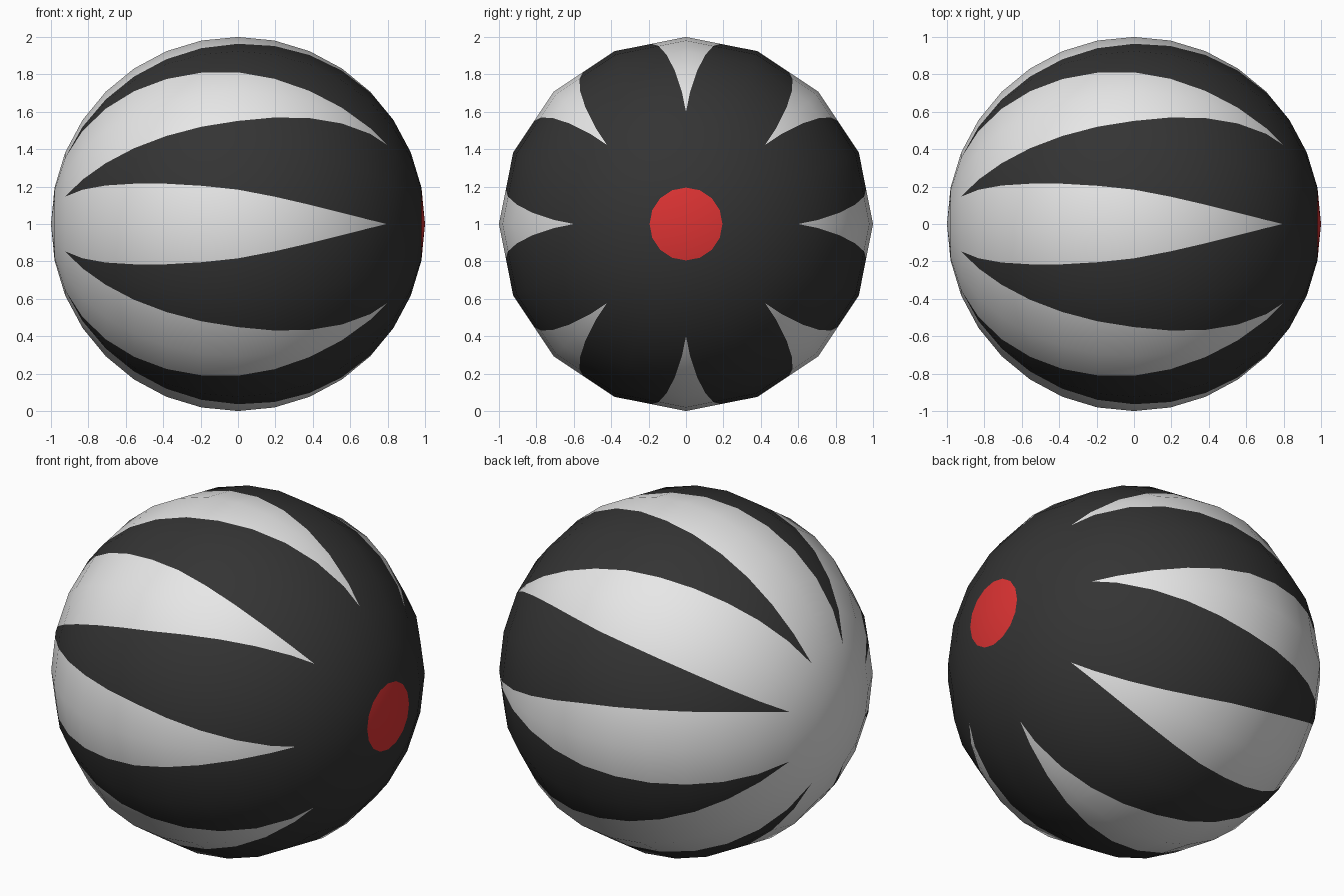
import bpy, bmesh, math

if "Cube" in bpy.data.objects:
    bpy.data.objects.remove(bpy.data.objects["Cube"])

STEP = 22.5    # longitude step: 16 sides around the x axis
RING = 11.25   # latitude step: 16 bands from pole to pole

# half-angle of each pale wedge against angle from the +x pole (degrees)
WEDGE = [(0, 0), (37, 0), (61, 5.2), (78, 8.6), (90, 10.8), (113, 13.8),
         (126, 15.6), (143, 18.6), (157.5, 22.5), (180, 22.5)]


def half_angle(t):
    for (a, u), (b, v) in zip(WEDGE, WEDGE[1:]):
        if t <= b:
            return u + (v - u) * (t - a) / (b - a)
    return STEP


def chord(angle, step):
    """Radius of a regular polygon with corners at multiples of step."""
    off = angle % step - step / 2
    return math.cos(math.radians(step / 2)) / math.cos(math.radians(off))


def surface(t, p):
    """Point on the faceted ball: t from the +x pole, p around x."""
    k = chord(t, RING)
    tr, pr = math.radians(t), math.radians(p)
    r = k * math.sin(tr) * chord(p, STEP)
    return (k * math.cos(tr), -r * math.cos(pr), r * math.sin(pr))


def material(name, rgb):
    m = bpy.data.materials.new(name)
    m.diffuse_color = (*rgb, 1)
    m.use_nodes = True
    m.node_tree.nodes["Principled BSDF"].inputs["Base Color"].default_value = m.diffuse_color
    return m


PALE, DARK, RED = range(3)
bm = bmesh.new()
known = {}


def vert(t, p):
    co = surface(t, p)
    key = tuple(round(c, 4) + 0.0 for c in co)
    if key not in known:
        known[key] = bm.verts.new(co)
    return known[key]


def patch(t0, t1, a0, b0, a1, b1, mat):
    """Face between two rings, dropping corners that coincide."""
    vs = list(dict.fromkeys([vert(t0, a0), vert(t0, b0), vert(t1, b1), vert(t1, a1)]))
    if len(vs) > 2:
        f = bm.faces.new(vs)
        f.material_index = mat
        f.smooth = True


# Ball with eight wedge stripes cut into its bands and a red end cap
rings = sorted([i * RING for i in range(17)] + [37])
for t0, t1 in zip(rings, rings[1:]):
    h0, h1 = half_angle(t0), half_angle(t1)
    outer = RED if t1 <= RING else DARK
    for centre in range(0, 360, 45):
        for side in (-1, 1):
            edge = centre + side * STEP
            e0, e1 = centre + side * h0, centre + side * h1
            patch(t0, t1, centre, e0, centre, e1, PALE)
            patch(t0, t1, e0, edge, e1, edge, outer)

bmesh.ops.recalc_face_normals(bm, faces=bm.faces)
mesh = bpy.data.meshes.new("striped_ball")
bm.to_mesh(mesh)
bm.free()
for m in (material("pale grey", (0.8, 0.8, 0.8)),
          material("charcoal", (0.034, 0.034, 0.034)),
          material("red", (0.72, 0.033, 0.033))):
    mesh.materials.append(m)

# Even round shading over the cut facets
mesh.normals_split_custom_set_from_vertices([v.co.normalized() for v in mesh.vertices])

ball = bpy.data.objects.new("striped_ball", mesh)
ball.location.z = 1
bpy.context.collection.objects.link(ball)
